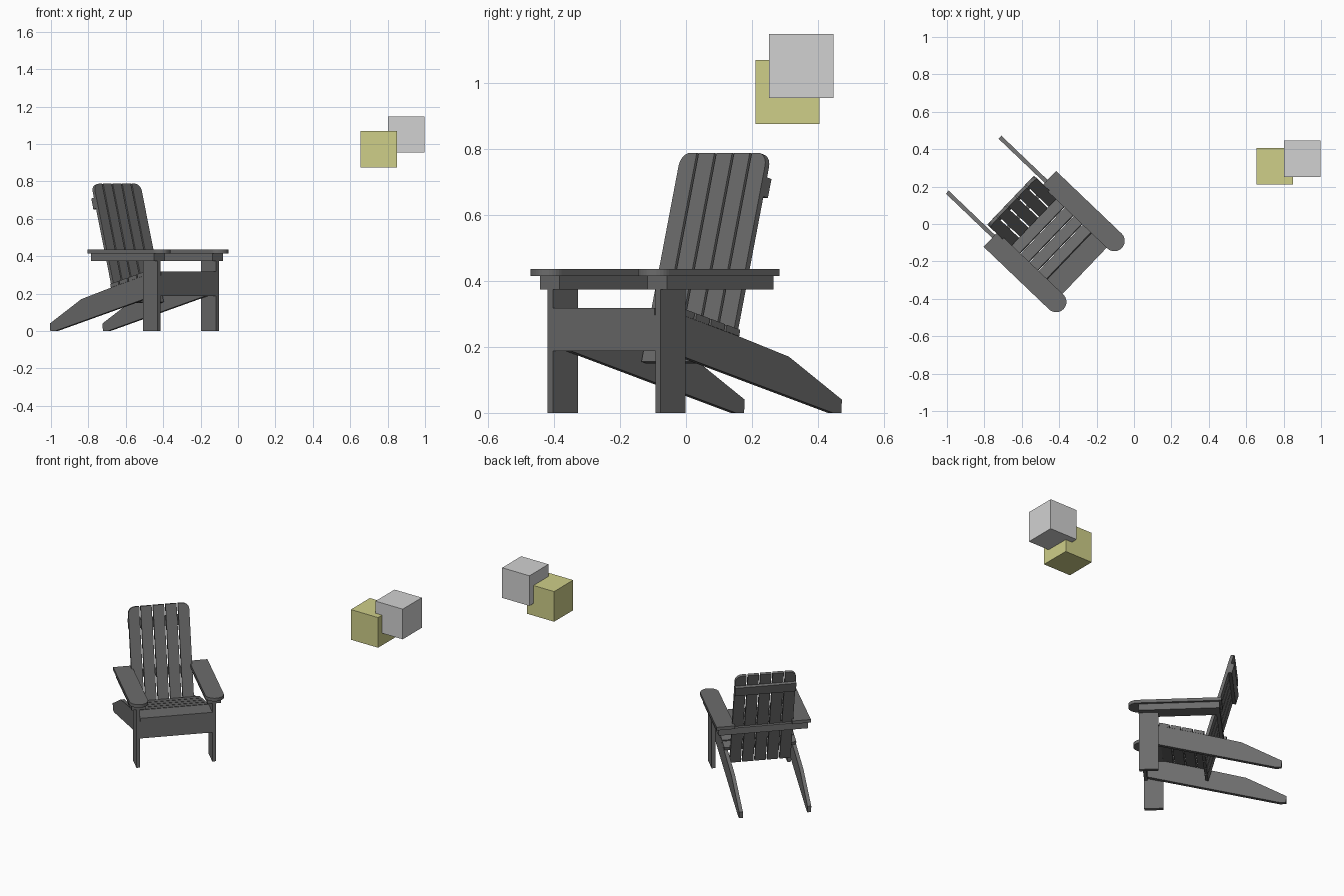
import bpy, bmesh, math
from mathutils import Matrix, Vector

old = bpy.data.objects.get("Cube")
if old:
    bpy.data.objects.remove(old, do_unlink=True)


def material(name, rgb):
    m = bpy.data.materials.new(name)
    m.use_nodes = True
    m.diffuse_color = (*rgb, 1)
    m.node_tree.nodes["Principled BSDF"].inputs["Base Color"].default_value = (*rgb, 1)
    return m


CHARCOAL = material("charcoal_wood", (0.15, 0.15, 0.15))
GREY = material("light_grey", (0.64, 0.64, 0.64))
YELLOW = material("dull_yellow", (0.62, 0.62, 0.25))

# The chair is turned about the vertical; its own frame has the front at -y
CHAIR = Matrix.Translation((-0.306, -0.21, 0)) @ Matrix.Rotation(math.radians(46.3), 4, 'Z')
AXES = {'X': lambda a, b, d: (d, a, b),
        'Y': lambda a, b, d: (a, d, b),
        'Z': lambda a, b, d: (a, b, d)}


def prism(name, outline, axis, d0, d1, frame=CHAIR, mat=CHARCOAL):
    """Extrude a flat outline along an axis from d0 to d1."""
    bm = bmesh.new()
    face = bm.faces.new([bm.verts.new(AXES[axis](a, b, d0)) for a, b in outline])
    moved = bmesh.ops.extrude_face_region(bm, geom=[face])["geom"]
    step = Vector(AXES[axis](0, 0, d1 - d0))
    bmesh.ops.translate(bm, vec=step, verts=[v for v in moved if isinstance(v, bmesh.types.BMVert)])
    bmesh.ops.recalc_face_normals(bm, faces=bm.faces)
    mesh = bpy.data.meshes.new(name)
    bm.to_mesh(mesh)
    bm.free()
    mesh.materials.append(mat)
    ob = bpy.data.objects.new(name, mesh)
    ob.matrix_world = frame
    bpy.context.collection.objects.link(ob)
    return ob


def board(name, x, y, z, frame=CHAIR, mat=CHARCOAL):
    """Box given by its ranges on the three axes."""
    return prism(name, [(x[0], y[0]), (x[1], y[0]), (x[1], y[1]), (x[0], y[1])],
                 'Z', z[0], z[1], frame, mat)


def arc(cx, cy, r, start, end, steps):
    angles = [math.radians(start + (end - start) * i / steps) for i in range(steps + 1)]
    return [(cx + r * math.cos(t), cy + r * math.sin(t)) for t in angles]


# Parts on both sides: front leg, arm support, arm, sloping rail with rear foot
LEG_X, THICK, INNER = 0.2255, 0.022, 0.2145
RAIL = [(-0.035, 0.297), (0.06, 0.297), (0.321, 0.229), (0.531, 0.17),
        (0.763, 0.04), (0.76, 0), (0.724, 0), (-0.035, 0.197)]
for side, s in (("left", 1), ("right", -1)):
    cx = s * LEG_X
    board(side + "_front_leg", (cx - THICK / 2, cx + THICK / 2), (-0.055, 0.055), (0, 0.374))
    board(side + "_arm_support", (cx - 0.041, cx + 0.041), (-0.058, 0.386), (0.374, 0.415))
    r = 0.055
    prism(side + "_arm", [(cx + r, 0.421), (cx - r, 0.421)] + arc(cx, -0.063, r, 180, 360, 16),
          'Z', 0.415, 0.435)
    prism(side + "_rail", RAIL, 'X', s * (INNER - THICK), s * INNER)

# Front apron and flat front seat slat
board("front_apron", (-INNER, INNER), (-0.055, -0.035), (0.187, 0.297))
board("front_seat_slat", (-INNER, INNER), (-0.058, 0.055), (0.297, 0.318))

# Sloping seat slats
SEAT = CHAIR @ Matrix.Translation((0, 0.06, 0.318)) @ Matrix.Rotation(math.radians(-14.5), 4, 'X')
for i in range(4):
    y = i * 0.0685
    board(f"seat_slat_{i + 1}", (-INNER, INNER), (y, y + 0.0605), (-0.02, 0), SEAT)

# Leaning backrest: five slats, the outer ones with a rounded top corner
BACK = CHAIR @ Matrix.Translation((0, 0.298, 0.155)) @ Matrix.Rotation(math.radians(-15.35), 4, 'X')
HALF, HIGH, GAP, ROUND = 0.181, 0.656, 0.008, 0.04
width = (2 * HALF - 4 * GAP) / 5
for i in range(5):
    x0 = -HALF + i * (width + GAP)
    x1 = x0 + width
    top_right = arc(x1 - ROUND, HIGH - ROUND, ROUND, 0, 90, 6) if i == 4 else [(x1, HIGH)]
    top_left = arc(x0 + ROUND, HIGH - ROUND, ROUND, 90, 180, 6) if i == 0 else [(x0, HIGH)]
    prism(f"back_slat_{i + 1}", [(x0, 0), (x1, 0)] + top_right + top_left, 'Y', 0, 0.018, BACK)

# Cross bars behind the backrest
board("upper_back_bar", (-HALF, HALF), (0.018, 0.038), (0.524, 0.584), BACK)
board("lower_back_bar", (-LEG_X - 0.041, LEG_X + 0.041), (0.386, 0.408), (0.374, 0.415))

# Two loose floating cubes
WORLD = Matrix.Identity(4)
for name, mat, corner in (("yellow_cube", YELLOW, (0.656, 0.211, 0.875)),
                          ("grey_cube", GREY, (0.803, 0.252, 0.953))):
    board(name, *[(c, c + 0.194) for c in corner], WORLD, mat)
